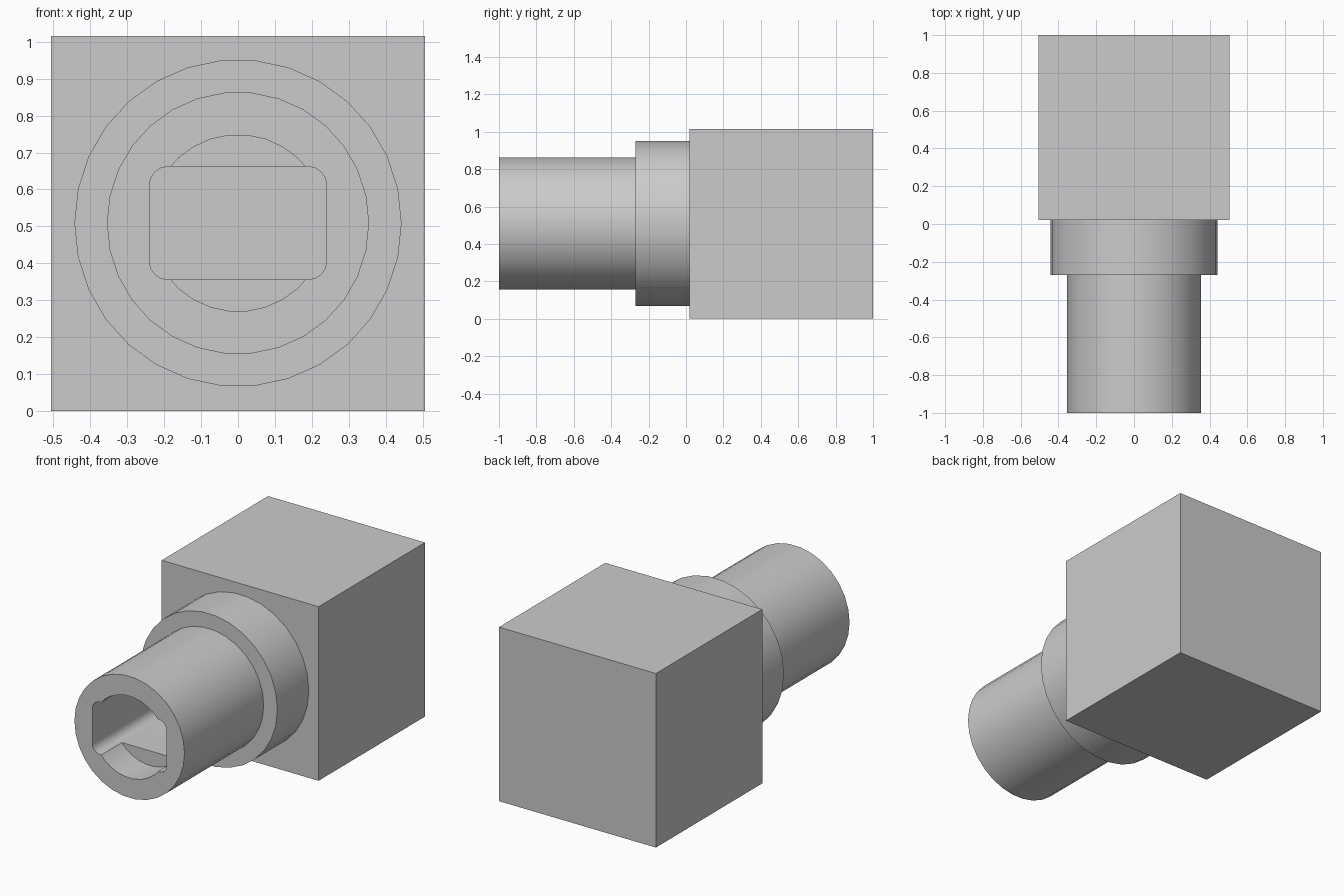
import bpy
import bmesh
from math import cos, sin, pi, radians
from mathutils import Vector

cube = bpy.data.objects.get("Cube")
if cube:
    bpy.data.objects.remove(cube, do_unlink=True)

AXIS_Z = 0.509      # height of the shared axis
SIDES = 30

grey = bpy.data.materials.new("plain grey")
grey.use_nodes = True
colour = (0.6, 0.6, 0.6, 1)
grey.diffuse_color = colour
grey.node_tree.nodes["Principled BSDF"].inputs["Base Color"].default_value = colour


def circle(radius):
    return [(radius * cos(2 * pi * i / SIDES), radius * sin(2 * pi * i / SIDES))
            for i in range(SIDES)]


def rounded_rect(half_w, half_h, r, steps=4):
    points = []
    for q, (sx, sz) in enumerate([(1, 1), (-1, 1), (-1, -1), (1, -1)]):
        for i in range(steps + 1):
            a = pi / 2 * (q + i / steps)
            points.append((sx * (half_w - r) + r * cos(a),
                           sz * (half_h - r) + r * sin(a)))
    return points


def extrude_y(name, profile, y0, y1):
    """Solid prism along y from an outline around the shared axis."""
    bm = bmesh.new()
    face = bm.faces.new([bm.verts.new((x, y0, z + AXIS_Z)) for x, z in profile])
    result = bmesh.ops.extrude_face_region(bm, geom=[face], use_keep_orig=True)
    verts = [v for v in result["geom"] if isinstance(v, bmesh.types.BMVert)]
    bmesh.ops.translate(bm, verts=verts, vec=Vector((0, y1 - y0, 0)))
    bmesh.ops.recalc_face_normals(bm, faces=bm.faces[:])
    mesh = bpy.data.meshes.new(name)
    bm.to_mesh(mesh)
    bm.free()
    obj = bpy.data.objects.new(name, mesh)
    bpy.context.collection.objects.link(obj)
    mesh.materials.append(grey)
    return obj


def smooth(obj):
    bpy.ops.object.select_all(action='DESELECT')
    obj.select_set(True)
    bpy.context.view_layer.objects.active = obj
    bpy.ops.object.shade_smooth_by_angle(angle=radians(30))


def cut(obj, cutter):
    mod = obj.modifiers.new(cutter.name, 'BOOLEAN')
    mod.operation = 'DIFFERENCE'
    mod.solver = 'EXACT'
    mod.object = cutter
    bpy.context.view_layer.objects.active = obj
    bpy.ops.object.modifier_apply(modifier=mod.name)


# Main block, collar and tube
half = 0.506
extrude_y("block", [(-half, -AXIS_Z), (half, -AXIS_Z), (half, half), (-half, half)], 0.02, 1.0)
collar = extrude_y("collar", circle(0.443), -0.27, 0.02)
tube = extrude_y("tube", circle(0.355), -1.0, -0.27)

# Socket: long rounded slot with a shallow round recess at the mouth
slot = extrude_y("slot_cutter", rounded_rect(0.24, 0.153, 0.05), -1.1, 0.1)
recess = extrude_y("recess_cutter", circle(0.239), -1.1, -0.81)
cut(tube, slot)
cut(tube, recess)
cut(collar, slot)
for part in (tube, collar):
    smooth(part)
for cutter in (slot, recess):
    bpy.data.objects.remove(cutter, do_unlink=True)
